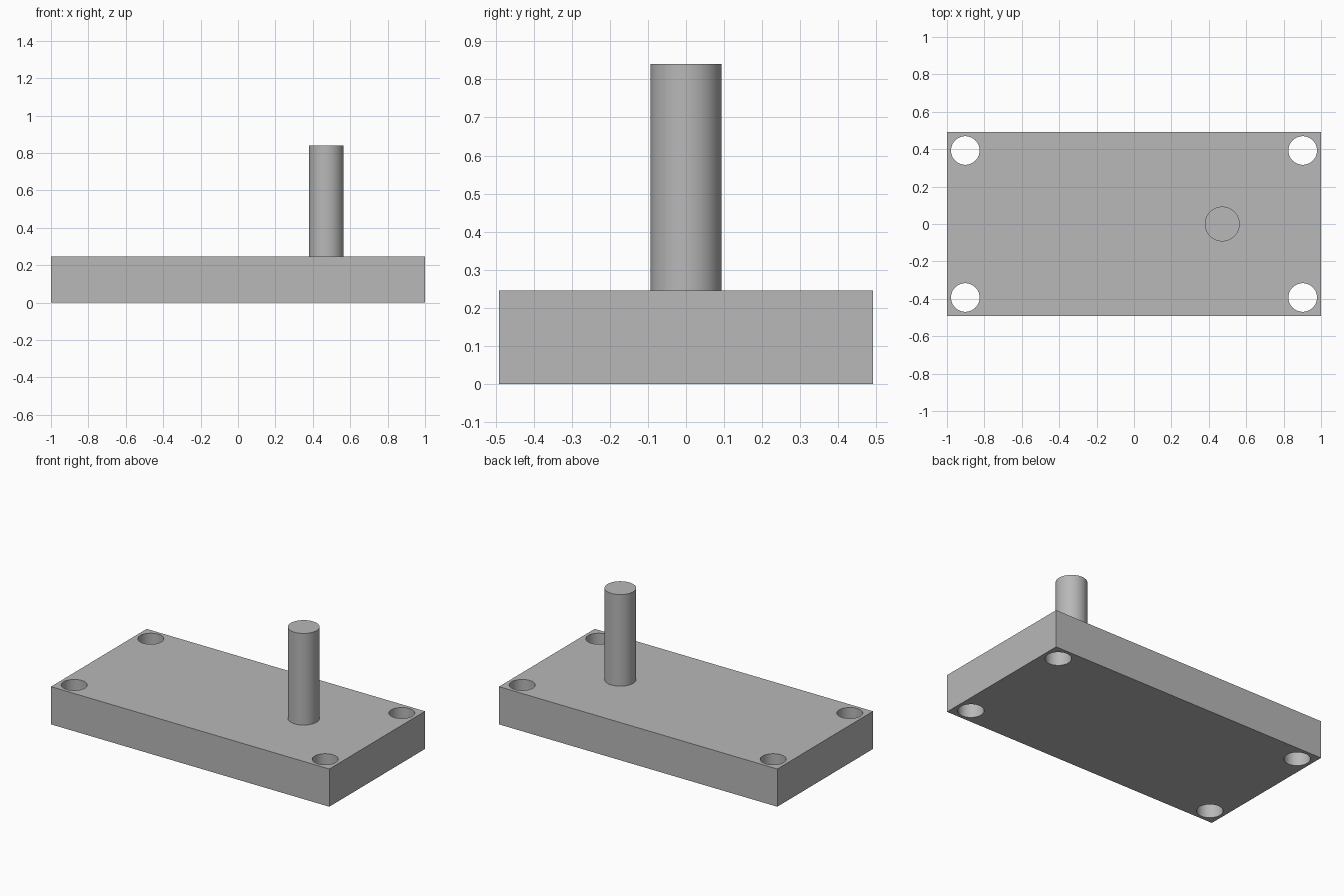
import bpy
from mathutils import Matrix
import math

cube = bpy.data.objects.get("Cube")
if cube:
    bpy.data.objects.remove(cube, do_unlink=True)

LENGTH, WIDTH, THICK = 2.0, 0.982, 0.245
HOLE_X, HOLE_Y, HOLE_R = 0.902, 0.393, 0.0765
PIN_X, PIN_R, PIN_TOP = 0.472, 0.093, 0.84

grey = bpy.data.materials.new("plain_grey")
grey.use_nodes = True
colour = (0.48, 0.48, 0.48, 1)
grey.diffuse_color = colour
grey.node_tree.nodes["Principled BSDF"].inputs["Base Color"].default_value = colour


def cylinder(name, x, y, z0, z1, radius):
    bpy.ops.mesh.primitive_cylinder_add(
        vertices=64, radius=radius, depth=z1 - z0, location=(x, y, (z0 + z1) / 2))
    ob = bpy.context.object
    ob.name = name
    ob.data.materials.append(grey)
    return ob


def smooth(ob):
    bpy.ops.object.select_all(action='DESELECT')
    ob.select_set(True)
    bpy.context.view_layer.objects.active = ob
    bpy.ops.object.shade_smooth_by_angle(angle=math.radians(30))


# Base plate
bpy.ops.mesh.primitive_cube_add(size=1)
plate = bpy.context.object
plate.name = "base_plate"
plate.data.transform(Matrix.Translation((0, 0, THICK / 2))
                     @ Matrix.Diagonal((LENGTH, WIDTH, THICK, 1)))
plate.data.materials.append(grey)

# Corner through-holes
for sx in (-1, 1):
    for sy in (-1, 1):
        cutter = cylinder("hole_cutter", sx * HOLE_X, sy * HOLE_Y,
                          -0.1, THICK + 0.1, HOLE_R)
        cut = plate.modifiers.new("corner_hole", 'BOOLEAN')
        cut.object = cutter
        cut.solver = 'EXACT'
        bpy.context.view_layer.objects.active = plate
        bpy.ops.object.modifier_apply(modifier=cut.name)
        bpy.data.objects.remove(cutter, do_unlink=True)
smooth(plate)

# Upright pin
smooth(cylinder("upright_pin", PIN_X, 0, THICK, PIN_TOP, PIN_R))
